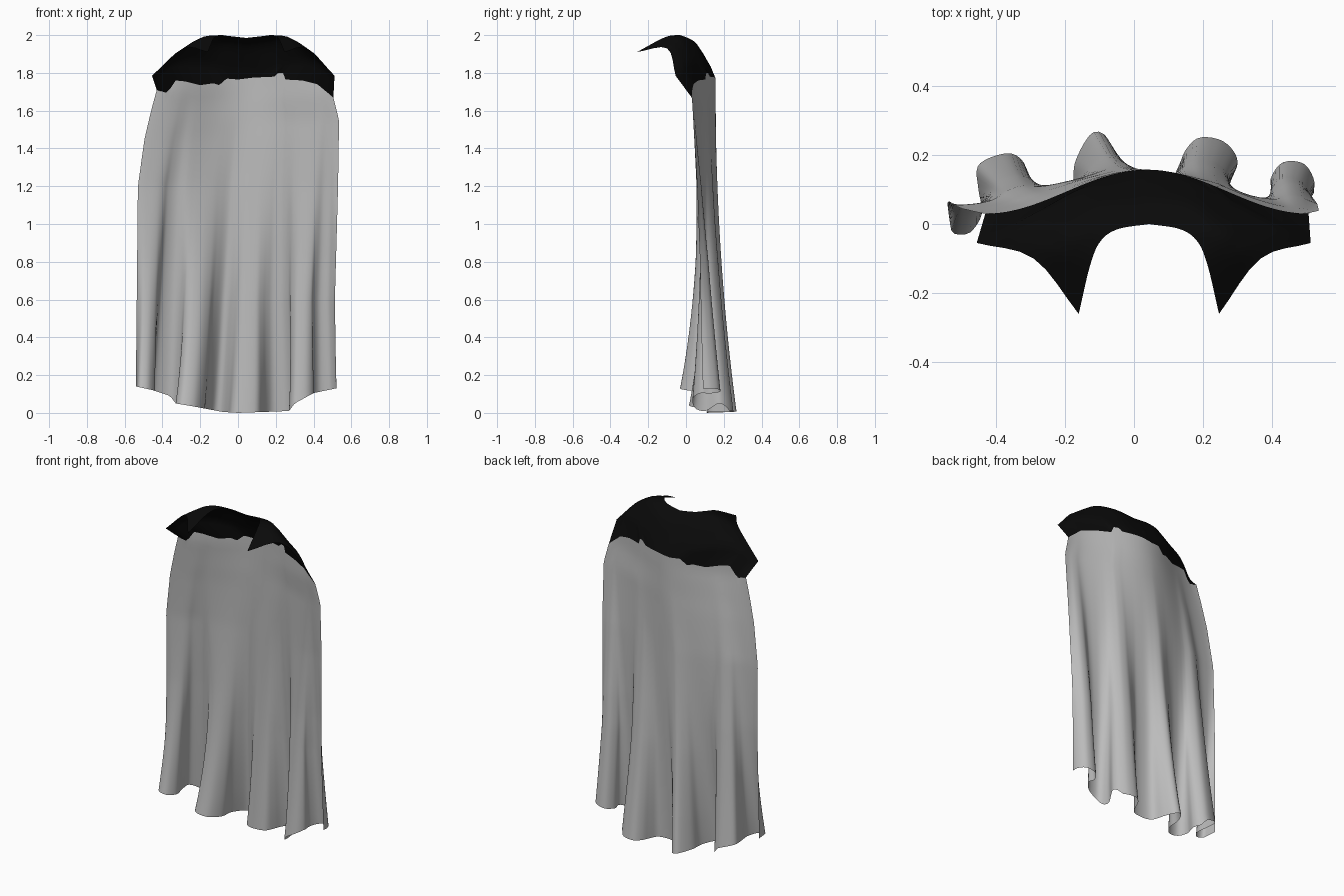
import bpy, bmesh, math
from mathutils import Vector

cube = bpy.data.objects.get("Cube")
if cube:
    bpy.data.objects.remove(cube, do_unlink=True)

COLS = 140


def material(name, value):
    mat = bpy.data.materials.new(name)
    mat.use_nodes = True
    colour = (value, value, value, 1)
    mat.diffuse_color = colour
    bsdf = mat.node_tree.nodes["Principled BSDF"]
    bsdf.inputs["Base Color"].default_value = colour
    bsdf.inputs["Roughness"].default_value = 0.9
    return mat


def lookup(table, key):
    """Straight-line interpolation in a list of (key, value)."""
    if key <= table[0][0]:
        return table[0][1]
    for (a, va), (b, vb) in zip(table, table[1:]):
        if key <= b:
            return va + (vb - va) * (key - a) / (b - a)
    return table[-1][1]


def spline(points, s):
    """Smooth curve through points, s counted in points."""
    last = len(points) - 1
    i = min(int(s), last - 1)
    f = s - i
    p1, p2 = Vector(points[i]), Vector(points[i + 1])
    p0 = Vector(points[i - 1]) if i > 0 else 2 * p1 - p2
    p3 = Vector(points[i + 2]) if i + 2 <= last else 2 * p2 - p1
    return p1 + 0.5 * f * (p2 - p0 + f * (2 * p0 - 5 * p1 + 4 * p2 - p3
                                          + f * (3 * (p1 - p2) + p3 - p0)))


def sheet(name, rows, mat):
    """Skin a grid of points as a smooth open surface."""
    bm = bmesh.new()
    grid = [[bm.verts.new(p) for p in row] for row in rows]
    for upper, lower in zip(grid, grid[1:]):
        for i in range(len(upper) - 1):
            bm.faces.new((upper[i], lower[i], lower[i + 1], upper[i + 1])).smooth = True
    mesh = bpy.data.meshes.new(name)
    bm.to_mesh(mesh)
    bm.free()
    mesh.materials.append(mat)
    obj = bpy.data.objects.new(name, mesh)
    bpy.context.collection.objects.link(obj)
    return obj


# Ragged seam between collar and cloth
SEAM = [(-.43, 1.71), (-.38, 1.695), (-.36, 1.715), (-.33, 1.76), (-.28, 1.755), (-.2, 1.735),
        (-.13, 1.745), (-.1, 1.735), (-.06, 1.77), (0, 1.765), (.08, 1.775), (.19, 1.78),
        (.21, 1.8), (.24, 1.8), (.25, 1.765), (.34, 1.76), (.42, 1.74), (.45, 1.715), (.505, 1.67)]
# Side outlines, and how far forward the side edges hang, by height
SIDE_R = [(.2, -.54), (1.2, -.53), (1.45, -.495), (1.6, -.46), (1.71, -.43)]
SIDE_L = [(.13, .525), (.6, .515), (1.2, .53), (1.55, .535), (1.67, .505)]
FRONT = [(.8, .068), (1.2, .058), (1.7, .03)]


def drape(t, z):
    """Unfolded cloth: a shallow arch around the back."""
    left, right, front = (lookup(edge, z) for edge in (SIDE_R, SIDE_L, FRONT))
    arch = math.cos(math.pi * (t - 0.5)) ** 2
    return Vector((left + (right - left) * t, front + (0.157 - front) * arch, z))


def seam_point(t):
    p = drape(t, 1.75)
    p.z = lookup(SEAM, p.x)
    return p


# Hem outline with its deep folds, resampled by length, and its height
HEM = [(-.54, .06), (-.53, -.01), (-.52, -.028), (-.475, -.025), (-.44, .03), (-.45, .1),
       (-.45, .17), (-.38, .203), (-.335, .195), (-.31, .15), (-.33, .07), (-.3, .02),
       (-.23, .03), (-.18, .1), (-.17, .18), (-.125, .26), (-.085, .258), (-.055, .2),
       (-.03, .13), (.03, .11), (.1, .12), (.13, .17), (.15, .215), (.19, .25), (.26, .238),
       (.3, .18), (.27, .1), (.29, .04), (.36, .04), (.4, .08), (.395, .13), (.43, .178),
       (.49, .175), (.52, .13), (.52, .09)]
HEM_Z = [(-.54, .14), (-.45, .12), (-.36, .09), (-.33, .05), (-.24, .035), (-.08, .005),
         (0, 0), (.27, .01), (.3, .05), (.4, .105), (.52, .13)]
lengths = [(0, 0)]
for i in range(1, len(HEM)):
    step = (Vector(HEM[i]) - Vector(HEM[i - 1])).length
    lengths.append((lengths[-1][0] + step, i))
total = lengths[-1][0]

# Cloth: folds fade upwards, the outer rear ones reaching highest
ROWS = 48
columns = []
for c in range(COLS + 1):
    t = c / COLS
    top = seam_point(t)
    hem = spline(HEM, lookup(lengths, t * total))
    low = lookup(HEM_Z, hem.x)
    fold = hem - drape(t, low).xy
    fade = 2.3 - 7 * fold.y * min(1, abs(hem.x) / 0.4)
    column = [top]
    for r in range(1, ROWS + 1):
        k = r / ROWS
        p = drape(t, top.z + (low - top.z) * k)
        p.xy += fold * k ** fade
        column.append(p)
    columns.append(column)
sheet("cape_cloth", list(zip(*columns)), material("grey cloth", 0.5))

# Collar half-rings (distance from middle, y, z), from the back to the front edge
NECK = [(0, 0, 1.985), (.09, -.015, 1.995), (.14, -.05, 2), (.17, -.12, 1.985), (.203, -.26, 1.91)]
CREST = [(0, .065, 1.94), (.13, .05, 1.957), (.22, -.015, 1.982), (.27, -.065, 1.968), (.328, -.1, 1.93)]
SHOULDER = [(0, .13, 1.835), (.16, .11, 1.835), (.29, .045, 1.86), (.39, -.01, 1.85), (.483, -.055, 1.785)]
MIDDLES = (.043, .038, .028)


def collar_column(t):
    u = 2 * t - 1
    rings = []
    for ring, middle in zip((NECK, CREST, SHOULDER), MIDDLES):
        p = spline(ring, abs(u) * 4)
        rings.append(Vector((middle + math.copysign(p.x, u), p.y, p.z)))
    seam = seam_point(t)
    upper = [spline(rings, r / 4) for r in range(9)]
    return upper + [rings[-1].lerp(seam, r / 4) for r in range(1, 5)]


collar = [collar_column(c / COLS) for c in range(COLS + 1)]
sheet("shoulder_collar", list(zip(*collar)), material("black collar", 0.003))
